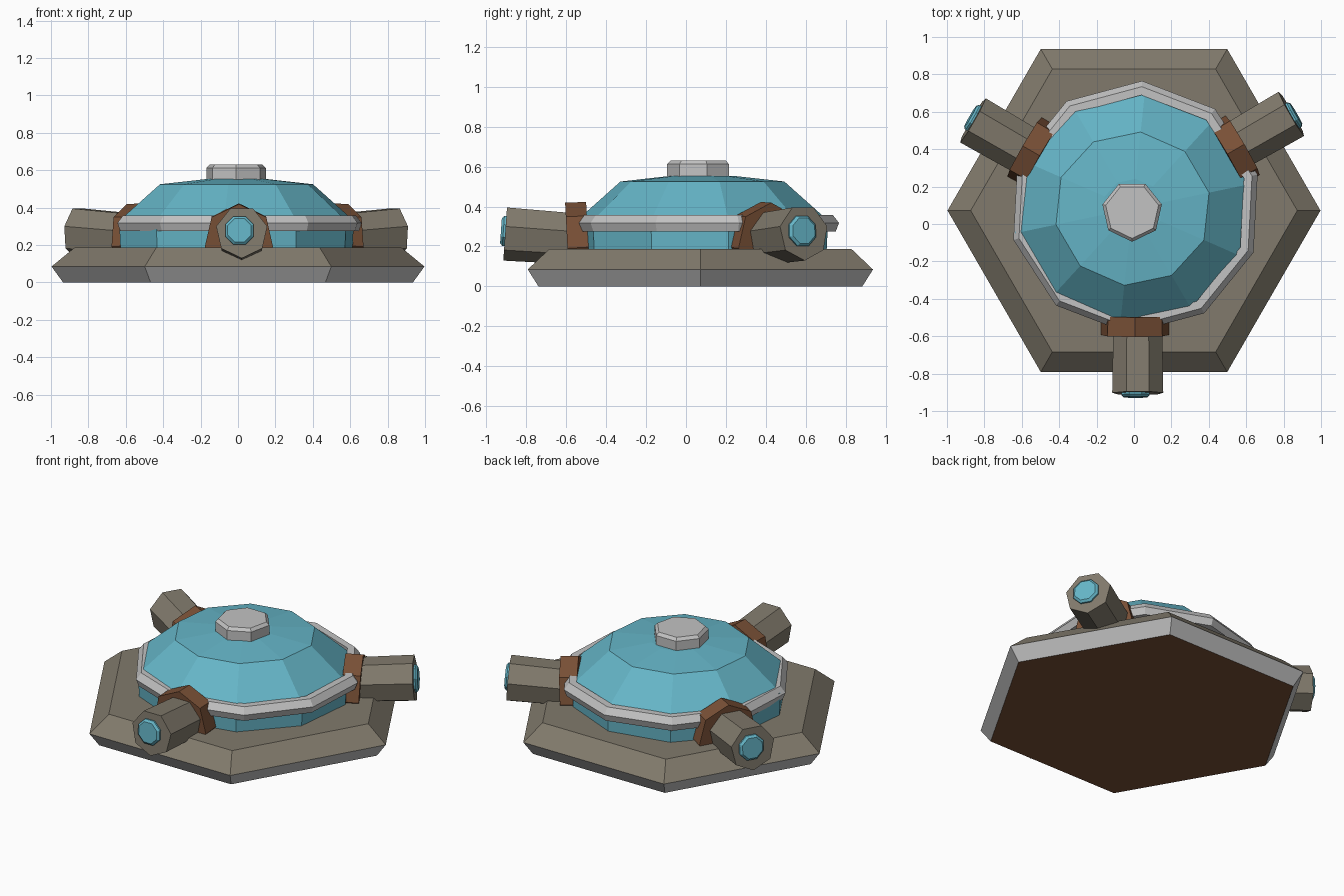
import bpy, bmesh, math
from mathutils import Matrix, Vector

if "Cube" in bpy.data.objects:
    bpy.data.objects.remove(bpy.data.objects["Cube"])


def material(name, rgb):
    m = bpy.data.materials.new(name)
    lin = [((c / 255 + 0.055) / 1.055) ** 2.4 for c in rgb]
    m.diffuse_color = (*lin, 1)
    m.use_nodes = True
    m.node_tree.nodes["Principled BSDF"].inputs["Base Color"].default_value = m.diffuse_color
    return m


KHAKI = material("khaki", (129, 122, 108))
BLUE = material("blue", (101, 181, 199))
GREY = material("light_grey", (194, 194, 194))
BROWN = material("brown", (121, 80, 54))


def lathe(name, profile, sides, phase, mats, matrix, closed=False, rule=None):
    """Faceted solid turned from (radius, height) points around local z."""
    bm = bmesh.new()
    rings = []
    for r, z in profile:
        angles = [math.radians(phase) + math.tau * i / sides for i in range(sides)]
        rings.append([bm.verts.new((r * math.cos(a), r * math.sin(a), z)) for a in angles])
    pairs = list(zip(rings, rings[1:]))
    if closed:
        pairs.append((rings[-1], rings[0]))
    else:
        bm.faces.new(rings[0])
        bm.faces.new(rings[-1])
    for lo, hi in pairs:
        for i in range(sides):
            j = (i + 1) % sides
            bm.faces.new((lo[i], lo[j], hi[j], hi[i]))
    bmesh.ops.recalc_face_normals(bm, faces=bm.faces)
    if rule:
        for f in bm.faces:
            f.material_index = rule(f)
    bm.transform(matrix)
    mesh = bpy.data.meshes.new(name)
    bm.to_mesh(mesh)
    bm.free()
    for m in mats:
        mesh.materials.append(m)
    obj = bpy.data.objects.new(name, mesh)
    bpy.context.collection.objects.link(obj)
    return obj


def base_colour(f):
    f.normal_update()
    if f.normal.z < -0.95:
        return 2
    return 1 if f.normal.z < 0 else 0


at = Matrix.Translation

# Hexagonal base: khaki top, grey undercut rim, brown underside
lathe("base", [(0.935, 0), (0.997, 0.085), (0.873, 0.187)], 6, 0,
      [KHAKI, GREY, BROWN], at((0, 0.072, 0)), rule=base_colour)

# Ten-sided dome body
lathe("dome", [(0.625, 0.18), (0.632, 0.33), (0.412, 0.525), (0.16, 0.553)], 10, 84,
      [BLUE], at((-0.008, 0.082, 0)) @ Matrix.Diagonal((1.015, 1, 1, 1)))

# Trim band around the dome
lathe("trim_ring", [(0.61, 0.275), (0.66, 0.275), (0.676, 0.318), (0.645, 0.358), (0.60, 0.358)],
      10, 87, [GREY], at((0.008, 0.09, 0)), closed=True)

# Cap on top of the dome
lathe("top_cap", [(0.163, 0.53), (0.163, 0.612), (0.145, 0.63)], 7, -90,
      [GREY], at((-0.01, 0.068, 0)))

# Three barrels with collars and lenses, spaced evenly around the dome
pivot = Vector((0, 0.08, 0))
for k, side in enumerate(("front", "right", "left")):
    spin = at(pivot) @ Matrix.Rotation(math.radians(120 * k), 4, "Z")

    def outward(x, y, z, tilt):
        return spin @ at(Vector((x, y, z)) - pivot) @ Matrix.Rotation(math.radians(90 - tilt), 4, "X")

    lathe(side + "_collar", [(0.185, 0), (0.187, 0.105)], 7, 90,
          [BROWN], outward(0.005, -0.49, 0.238, -3))
    barrel = outward(0.02, -0.53, 0.243, 4)
    lathe(side + "_barrel", [(0.134, 0), (0.14, 0.375)], 7, -90, [KHAKI], barrel)
    lathe(side + "_lens", [(0.082, 0.365), (0.082, 0.385), (0.068, 0.397)], 8, 22.5,
          [BLUE], barrel @ at((-0.012, 0.008, 0)))
